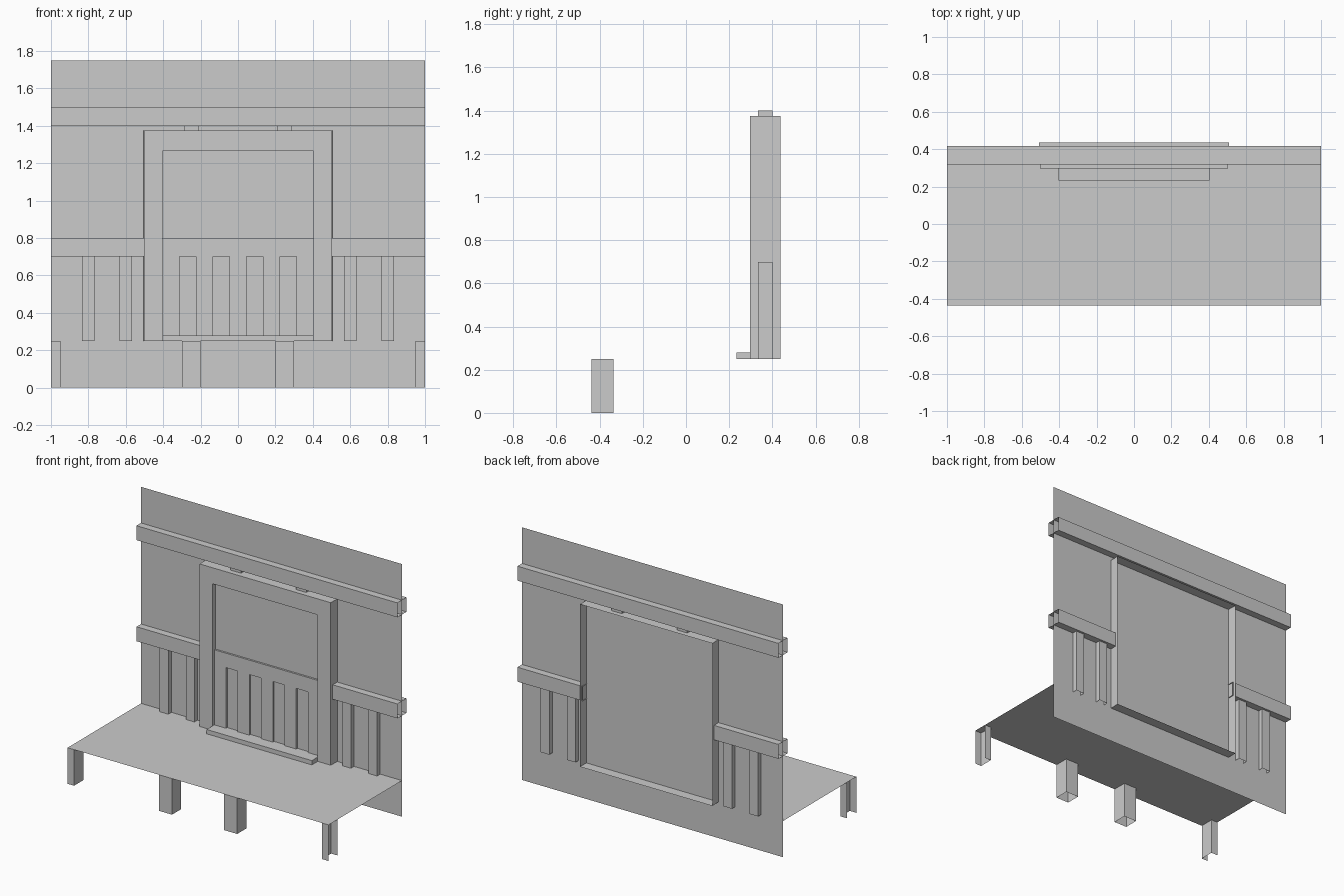
import bpy, bmesh

if "Cube" in bpy.data.objects:
    bpy.data.objects.remove(bpy.data.objects["Cube"])

WALL_Y = 0.367    # plane of the thin wall
FRONT_Y = -0.437  # front edge of the deck


def finish(bm, name):
    me = bpy.data.meshes.new(name)
    bm.to_mesh(me)
    bm.free()
    ob = bpy.data.objects.new(name, me)
    bpy.context.collection.objects.link(ob)
    return ob


def box(name, x, y, z, skip=""):
    """Box from ranges; sides listed in skip (l r f b d u) are left open."""
    bm = bmesh.new()
    v = [[[bm.verts.new((i, j, k)) for k in z] for j in y] for i in x]
    sides = {
        "l": (v[0][1][0], v[0][0][0], v[0][0][1], v[0][1][1]),
        "r": (v[1][0][0], v[1][1][0], v[1][1][1], v[1][0][1]),
        "f": (v[0][0][0], v[1][0][0], v[1][0][1], v[0][0][1]),
        "b": (v[1][1][0], v[0][1][0], v[0][1][1], v[1][1][1]),
        "d": (v[0][1][0], v[1][1][0], v[1][0][0], v[0][0][0]),
        "u": (v[0][0][1], v[1][0][1], v[1][1][1], v[0][1][1]),
    }
    for key, face in sides.items():
        if key not in skip:
            bm.faces.new(face)
    return finish(bm, name)


def sheet(name, corners):
    bm = bmesh.new()
    bm.faces.new([bm.verts.new(c) for c in corners])
    return finish(bm, name)


def mirrored(name, x, y, z, skip):
    """Same box on both sides of the centre line."""
    swap = skip.translate(str.maketrans("lr", "rl"))
    box("right_" + name, x, y, z, skip)
    box("left_" + name, (-x[1], -x[0]), y, z, swap)


# Thin wall and platform
sheet("wall", [(-1, WALL_Y, 0), (1, WALL_Y, 0), (1, WALL_Y, 1.75), (-1, WALL_Y, 1.75)])
sheet("platform", [(-1, FRONT_Y, .25), (1, FRONT_Y, .25), (1, WALL_Y, .25), (-1, WALL_Y, .25)])

# Platform legs, the end ones cut in half
leg_y = (FRONT_Y, FRONT_Y + 0.1)
mirrored("inner_leg", (0.2, 0.3), leg_y, (0, .25), "ud")
mirrored("end_leg", (0.95, 1), leg_y, (0, .25), "udr")

# Rails running through the wall, open at the ends
rail_y = (WALL_Y - 0.05, WALL_Y + 0.05)
box("upper_rail", (-1, 1), rail_y, (1.4, 1.5), "lr")
mirrored("lower_rail", (0.5, 1), rail_y, (0.7, 0.8), "lr")

# Railing pickets and blocks joining the frame to the upper rail
picket_y = (WALL_Y - 0.034, WALL_Y + 0.034)
for n, px in enumerate((0.6, 0.8), 1):
    mirrored(f"picket_{n}", (px - 0.033, px + 0.033), picket_y, (.25, 0.7), "ud")
mirrored("frame_block", (0.21, 0.29), picket_y, (1.376, 1.4), "ud")

# Door frame: outer shell, front border and reveal
bm = bmesh.new()
rings = []
for hx, y, z0, z1 in ((0.508, 0.437, .25, 1.376), (0.502, 0.297, .25, 1.376),
                      (0.403, 0.297, .28, 1.265), (0.403, 0.33, .28, 1.265)):
    rings.append([bm.verts.new(c) for c in
                  ((-hx, y, z0), (hx, y, z0), (hx, y, z1), (-hx, y, z1))])
for a, b in zip(rings, rings[1:]):
    for i in range(4):
        j = (i + 1) % 4
        bm.faces.new((a[i], a[j], b[j], b[i]))
bm.faces.new(rings[-1])  # door panel
finish(bm, "door_frame")

# Door cross rail and vertical boards below it
door_y = (0.317, 0.33)
box("door_rail", (-0.403, 0.403), door_y, (0.7, 0.8), "lrb")
w = 0.806 / 9
for i in range(0, 9, 2):
    x0 = -0.403 + i * w
    box(f"door_board_{i // 2 + 1}", (x0, x0 + w), door_y, (.28, 0.7), "bud")

# Door step
box("door_step", (-0.403, 0.403), (0.233, 0.297), (.25, .28), "bd")
